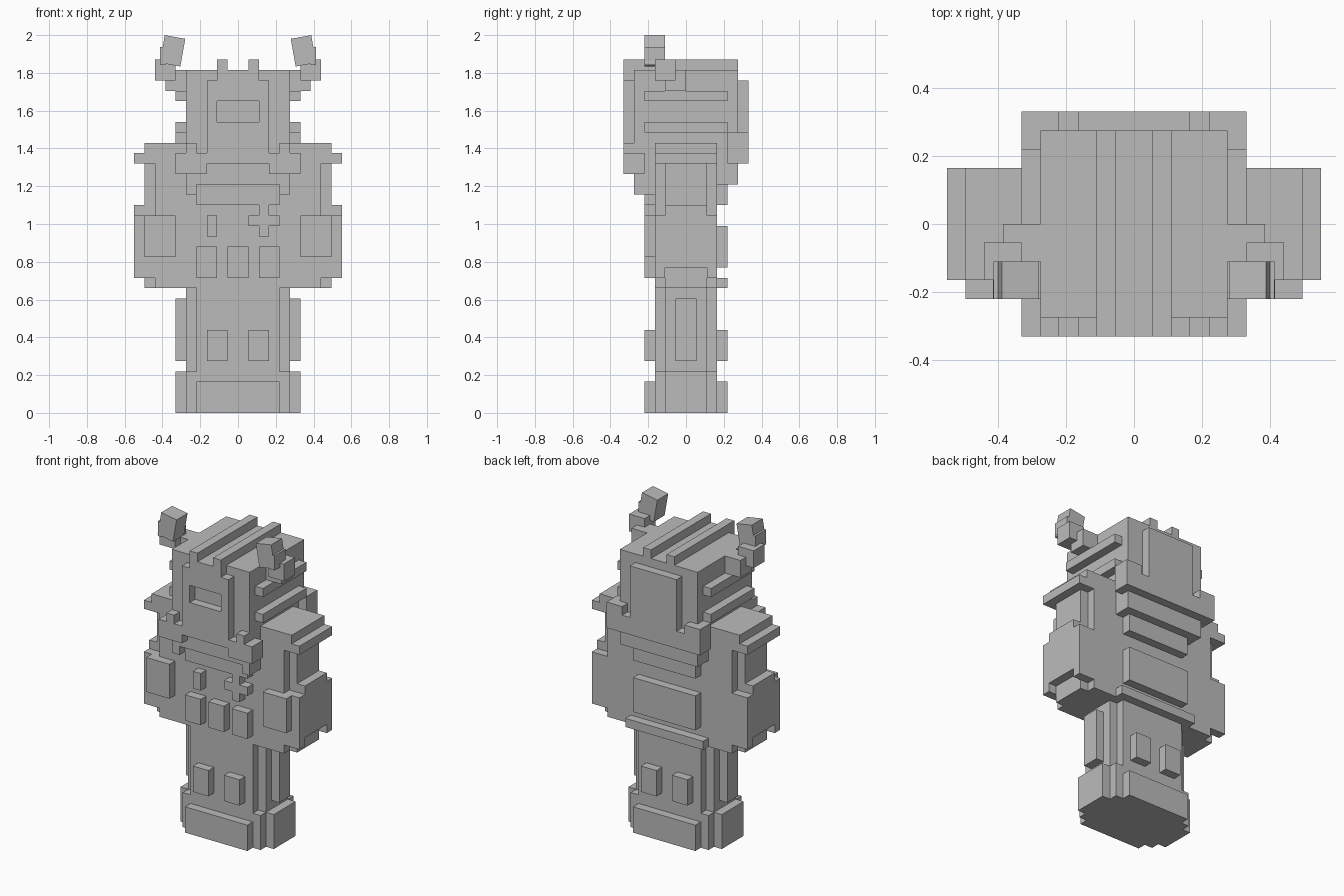
import bpy
import bmesh
from math import radians
from mathutils import Matrix, Vector

default_cube = bpy.data.objects.get("Cube")
if default_cube:
    bpy.data.objects.remove(default_cube, do_unlink=True)

UNIT = 0.055  # size of one block

grey = bpy.data.materials.new("plain_grey")
grey.use_nodes = True
colour = (0.5, 0.5, 0.5, 1)
grey.diffuse_color = colour
grey.node_tree.nodes["Principled BSDF"].inputs["Base Color"].default_value = colour


def block(x, y, z, tilt=0):
    """One box from its ranges in block units, optionally tilted about y."""
    return x, y, z, tilt


def both(half):
    return -half, half


def part(name, *blocks, mirror=False, mirror_y=False):
    """Join blocks into one object, mirrored left-right or front-back."""
    bm = bmesh.new()
    for x, y, z, tilt in blocks:
        spans = (x, y, z)
        centre = Vector([sum(s) / 2 for s in spans]) * UNIT
        size = [abs(s[1] - s[0]) * UNIT for s in spans]
        matrix = (Matrix.Translation(centre)
                  @ Matrix.Rotation(radians(tilt), 4, "Y")
                  @ Matrix.Diagonal(size + [1]))
        bmesh.ops.create_cube(bm, size=1, matrix=matrix)
    mesh = bpy.data.meshes.new(name)
    bm.to_mesh(mesh)
    bm.free()
    mesh.materials.append(grey)
    obj = bpy.data.objects.new(name, mesh)
    bpy.context.collection.objects.link(obj)
    if mirror or mirror_y:
        mod = obj.modifiers.new("Mirror", "MIRROR")
        mod.use_axis = (mirror, mirror_y, False)
        mod.use_clip = False
        mod.use_mirror_merge = False
    return obj


# Legs and boots
part("legs",
     block(both(4), both(3), (0, 12)),
     block(both(5), both(2), (0, 12)))
part("leg_side_plate", block((5, 6), both(1), (5, 11)), mirror=True)
part("boots",
     block(both(5), both(3), (0, 4)),
     block(both(6), both(2), (0, 4)))
part("toe_plate", block(both(4), (-4, -3), (0, 3)), mirror_y=True)
part("knee_pad", block((1, 3), (-4, -3), (5, 8)), mirror=True, mirror_y=True)

# Torso with its shoulders
part("torso", block(both(8), both(3), (12, 26)))
part("shoulder", block((8, 9), both(3), (24, 26)),
     block((9, 10), both(3), (24, 25)), mirror=True)

# Arms
part("upper_arm", block((8, 9), both(2), (19, 24)), mirror=True)
part("forearm",
     block((8, 9), both(2), (12, 20)),
     block((8, 10), both(3), (14, 19)),
     block((8, 10), (-3, -2), (13, 14)),
     block((8, 10), (2, 3), (13, 14)),
     block((9, 10), both(2), (19, 20)), mirror=True)
part("forearm_plate", block((6, 9), (-4, -3), (15, 19)), mirror=True)

# Chest and belt details
part("chest_plate", block(both(4), (-4, -3), (20, 22)))
part("middle_pouch", block(both(1), (-4, -3), (13, 16)))
part("side_pouch", block((2, 4), (-4, -3), (13, 16)), mirror=True)
part("chest_cross",
     block((2, 3), (-4, -3), (17, 20)),
     block((1, 4), (-4, -3), (18, 19)))
part("chest_button", block((-3, -2), (-4, -3), (17, 19)))

# Back details
part("back_belt", block(both(5), (3, 4), (12, 13)))
part("back_plate", block(both(4), (3, 4), (14, 18)))
part("back_strip", block(both(4), (3, 4), (20, 22)))

# Neck band and collar
part("neck_band",
     block(both(5), both(5), (22, 24)))
part("neck_band_tab", block((4, 5), (-5, -3), (21, 22)), mirror=True)
part("back_collar", block(both(6), (4, 6), (24, 26)))
part("collar_post", block((4, 6), (4, 6), (24, 27)), mirror=True)
part("cheek_guard",
     block((3, 6), (-6, -4), (23, 25)),
     block((2, 3), (-6, -5), (24, 25)),
     block((4, 5), (-6, -5), (25, 26)), mirror=True)

# Head with a slotted face plate
part("head", block(both(5), both(5), (24, 33)))
part("face_plate",
     block(both(3), (-6, -5), (24, 28)),
     block(both(3), (-6, -5), (30, 32)),
     block(both(2), (-6, -5), (32, 33)),
     block((-3, -2), (-6, -5), (28, 30)),
     block((2, 3), (-6, -5), (28, 30)))
part("head_back_plate", block(both(3), (5, 6), (26, 32)))
part("crest", block((1, 2), (-6, 5), (33, 34)), mirror=True)
for name, bottom in (("upper", 30), ("lower", 27)):
    part(name + "_head_ridge",
         block((5, 6), both(4), (bottom, bottom + 1)), mirror=True)

# Horns, each with a tilted tip
part("horn",
     block((5, 7), (-2, 0), (31, 33)),
     block((6, 8), (-3, -1), (32, 34)),
     block((5.3, 7.3), (-4, -2), (33.5, 36.2), tilt=-10),
     block((7, 7.5), (-4, -2), (33.5, 35.2)), mirror=True)
